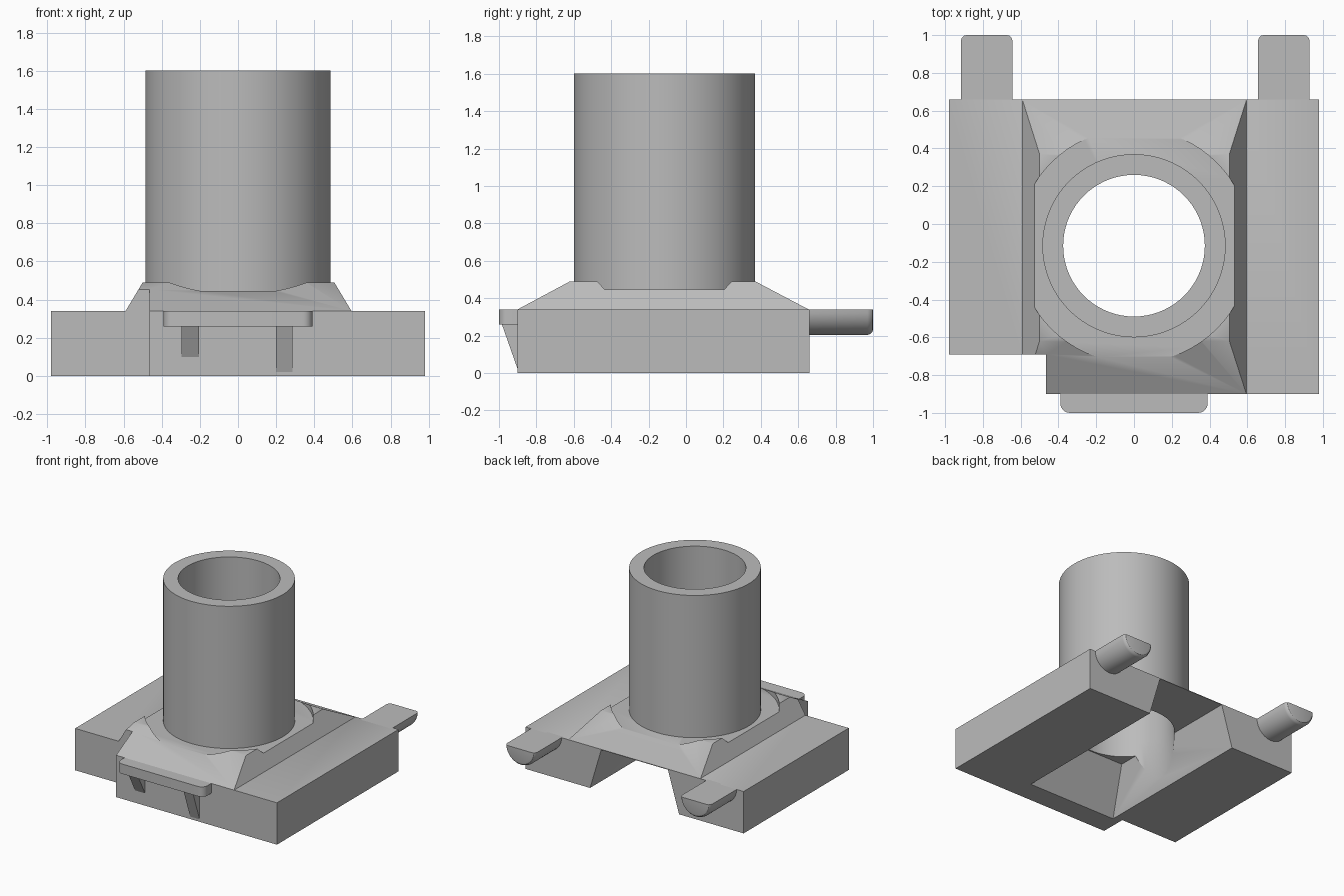
import bpy, bmesh, math

cube = bpy.data.objects.get("Cube")
if cube:
    bpy.data.objects.remove(cube, do_unlink=True)

grey = bpy.data.materials.new("plain_grey")
grey.use_nodes = True
tone = (0.5, 0.5, 0.5, 1)
grey.diffuse_color = tone
grey.node_tree.nodes["Principled BSDF"].inputs["Base Color"].default_value = tone

AXIS_Y = -0.115          # tube centre line
TOP = 0.34               # deck height


def loft(name, rings):
    """Closed solid through rings of equal point count."""
    bm = bmesh.new()
    loops = [[bm.verts.new(p) for p in ring] for ring in rings]
    n = len(loops[0])
    for a, b in zip(loops, loops[1:]):
        for i in range(n):
            j = (i + 1) % n
            bm.faces.new((a[i], a[j], b[j], b[i]))
    bm.faces.new(loops[0][::-1])
    bm.faces.new(loops[-1])
    bmesh.ops.recalc_face_normals(bm, faces=bm.faces)
    mesh = bpy.data.meshes.new(name)
    bm.to_mesh(mesh)
    bm.free()
    mesh.materials.append(grey)
    obj = bpy.data.objects.new(name, mesh)
    bpy.context.collection.objects.link(obj)
    return obj


def rect(x0, x1, y0, y1, z):
    return [(x0, y0, z), (x1, y0, z), (x1, y1, z), (x0, y1, z)]


def box(name, x0, x1, y0, y1, z0, z1):
    return loft(name, [rect(x0, x1, y0, y1, z) for z in (z0, z1)])


def cylinder(name, radius, z0, z1, n=72):
    angles = [2 * math.pi * i / n for i in range(n)]
    return loft(name, [[(radius * math.cos(a), AXIS_Y + radius * math.sin(a), z)
                        for a in angles] for z in (z0, z1)])


def boolean(target, tool, operation="DIFFERENCE"):
    mod = target.modifiers.new("bool", "BOOLEAN")
    mod.operation = operation
    mod.solver = "EXACT"
    mod.object = tool
    bpy.context.view_layer.objects.active = target
    bpy.ops.object.modifier_apply(modifier=mod.name)
    bpy.data.objects.remove(tool, do_unlink=True)


def smooth(obj):
    bpy.ops.object.select_all(action="DESELECT")
    obj.select_set(True)
    bpy.context.view_layer.objects.active = obj
    bpy.ops.object.shade_smooth_by_angle(angle=math.radians(30))


# Base block with the sloped collar on top
base = box("base", -0.98, 0.98, -0.9, 0.66, 0, TOP)
collar = loft("collar", [rect(-0.57, 0.57, -0.88, 0.63, 0.2),
                         rect(-0.59, 0.595, -0.9, 0.655, TOP),
                         rect(-0.5, 0.505, -0.62, 0.37, 0.49)])
boolean(base, collar, "UNION")

# Notched corner, hollow underside open to the back, round seat and bore
boolean(base, box("notch", -1.2, -0.465, -1.2, -0.69, -0.2, 0.8))
boolean(base, loft("hollow", [rect(-0.4, 0.4, -0.72, 0.8, -0.001),
                              rect(-0.3, 0.3, -0.5, 0.8, 0.335)]))
boolean(base, cylinder("seat", 0.62, 0.445, 0.8))
boolean(base, cylinder("bore", 0.375, -0.2, 0.8))
smooth(base)

# Upright tube
tube = cylinder("tube", 0.485, 0.44, 1.6)
boolean(tube, cylinder("tube_bore", 0.375, 0.2, 2))
smooth(tube)


def rounded_end(x0, x1, y_root, y_tip, r, z, n=5):
    """Plan outline with two rounded corners at the tip."""
    s = 1 if y_tip > y_root else -1
    pts = [(x0, y_root, z)]
    for cx, start in ((x0 + r, math.pi), (x1 - r, math.pi / 2)):
        for i in range(n + 1):
            a = start - i * math.pi / 2 / n
            pts.append((cx + r * math.cos(a), y_tip - s * r + s * r * math.sin(a), z))
    return pts + [(x1, y_root, z)]


# Front lip on two tapered ribs
smooth(loft("front_lip", [rounded_end(-0.39, 0.39, -0.88, -1, 0.05, z)
                          for z in (0.26, TOP)]))
for name, x0, x1, foot in (("right_rib", -0.295, -0.205, 0.1),
                           ("left_rib", 0.2, 0.285, 0.02)):
    loft(name, [[(x, -0.89, foot), (x, -0.9, foot), (x, -0.985, 0.262), (x, -0.89, 0.262)]
                for x in (x0, x1)])

# Back lugs: flat on top, half round below, with softened tips
for name, cx in (("right_lug", -0.78), ("left_lug", 0.793)):
    rings = []
    for y, inset in ((0.64, 0), (0.97, 0), (0.985, 0.005), (0.996, 0.015), (1, 0.03)):
        r = 0.137 - inset
        rings.append([(cx + r * math.cos(a), y, TOP - r * math.sin(a))
                      for a in (math.pi * i / 20 for i in range(21))])
    smooth(loft(name, rings))
